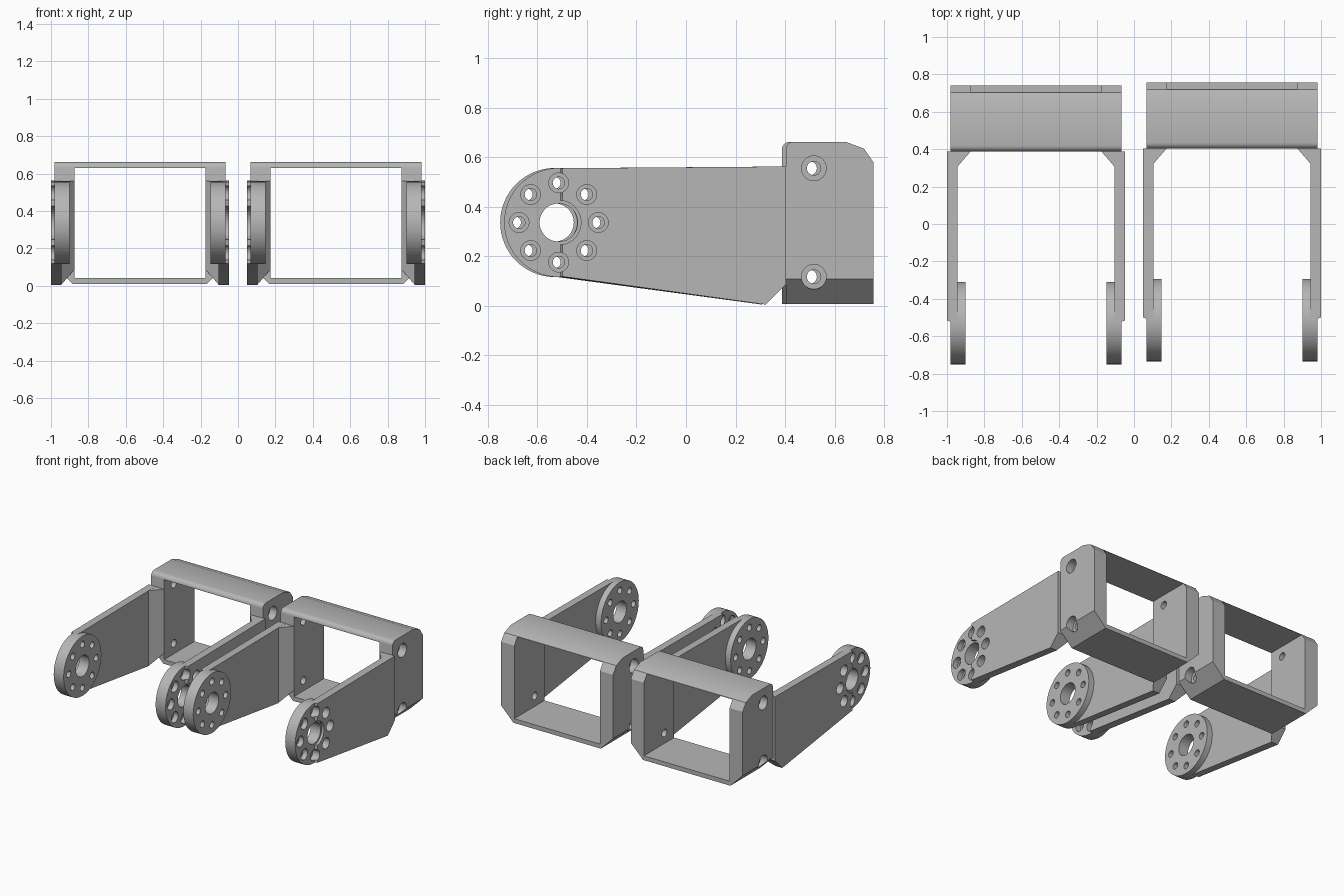
import bpy, bmesh
from math import sin, cos, pi, radians
from mathutils import Vector

cube = bpy.data.objects.get("Cube")
if cube:
    bpy.data.objects.remove(cube, do_unlink=True)

GREY = (0.47, 0.47, 0.47, 1)
metal = bpy.data.materials.new("grey_metal")
metal.use_nodes = True
metal.diffuse_color = GREY
metal.node_tree.nodes["Principled BSDF"].inputs["Base Color"].default_value = GREY


def to_object(bm, name):
    bmesh.ops.recalc_face_normals(bm, faces=bm.faces)
    mesh = bpy.data.meshes.new(name)
    bm.to_mesh(mesh)
    bm.free()
    mesh.materials.append(metal)
    obj = bpy.data.objects.new(name, mesh)
    bpy.context.collection.objects.link(obj)
    return obj


def prism(name, profile, x0, x1):
    """Side profile in (y, z) swept along x."""
    bm = bmesh.new()
    face = bm.faces.new([bm.verts.new((x0, y, z)) for y, z in profile])
    new = bmesh.ops.extrude_face_region(bm, geom=[face])["geom"]
    bmesh.ops.translate(bm, vec=(x1 - x0, 0, 0),
                        verts=[v for v in new if isinstance(v, bmesh.types.BMVert)])
    return to_object(bm, name)


def hull(name, points):
    bm = bmesh.new()
    for p in points:
        bm.verts.new(p)
    bmesh.ops.convex_hull(bm, input=bm.verts)
    bmesh.ops.dissolve_limit(bm, angle_limit=0.001, verts=bm.verts, edges=bm.edges)
    return to_object(bm, name)


def rod(name, y, z, r, x0, x1, n=32):
    ring = [(y + r * cos(2 * pi * i / n), z + r * sin(2 * pi * i / n)) for i in range(n)]
    return prism(name, ring, x0, x1)


def combine(obj, tools, operation):
    """Apply a boolean with each tool, then discard the tools."""
    for tool in tools:
        mod = obj.modifiers.new("combine", 'BOOLEAN')
        mod.operation, mod.solver, mod.object = operation, 'EXACT', tool
    bpy.context.view_layer.update()
    graph = bpy.context.evaluated_depsgraph_get()
    mesh = bpy.data.meshes.new_from_object(obj.evaluated_get(graph))
    obj.modifiers.clear()
    obj.data = mesh
    for tool in tools:
        bpy.data.objects.remove(tool, do_unlink=True)


def finish(obj, offset):
    obj.location = offset
    bpy.ops.object.select_all(action='DESELECT')
    obj.select_set(True)
    bpy.context.view_layer.objects.active = obj
    bpy.ops.object.shade_smooth_by_angle(angle=radians(30))


HALF, INNER = 0.457, 0.35        # frame half width, opening half width
FRONT, BACK = 0.387, 0.74
HUB_Y, HUB_Z, HUB_R = -0.53, 0.336, 0.22
ARM_IN, ARM_OUT, ARM_TOP = 0.42, 0.476, 0.562


def build_frame(name):
    # Side profile with a rounded front top edge and a bevelled back
    r = 0.032
    corner = [(FRONT + r - r * sin(a * pi / 12), 0.662 - r + r * cos(a * pi / 12))
              for a in range(7)]
    profile = corner + [(FRONT, 0.008), (BACK, 0.008), (BACK, 0.58),
                        (0.703, 0.634), (0.628, 0.662)]
    frame = prism(name, profile, -HALF, HALF)
    # Rectangular opening
    cutters = [prism("opening", [(0.2, 0.04), (0.9, 0.04), (0.9, 0.63), (0.2, 0.63)],
                     -INNER, INNER)]
    for s in (-1, 1):
        # Sloped lower corners
        cutters.append(hull("corner", [(s * x, y, z) for y in (0.3, 0.8) for x, z in
                            ((0.35, 0.001), (0.47, 0.121), (0.47, 0.001))]))
        # Screw holes with counterbores
        for z in (0.117, 0.555):
            cutters.append(rod("hole", 0.5, z, 0.028, s * 0.3, s * 0.5))
            cutters.append(rod("bore", 0.5, z, 0.05, s * 0.40, s * 0.5))
    combine(frame, cutters, 'DIFFERENCE')
    return frame


def build_arm(name, s):
    # Tapered plate, with a short bevel where it meets the hub
    end = HUB_Y - 0.005
    arm = prism(name, [(end, 0.555), (FRONT, ARM_TOP), (FRONT, 0.087),
                       (0.305, 0.005), (end, 0.118)], s * ARM_IN, s * ARM_OUT)
    for v in arm.data.vertices:
        if abs(v.co.x) > 0.45 and v.co.y < -0.5:
            v.co.y += 0.02
    # Gusset joining the plate to the frame
    plan = ((ARM_IN + 0.01, 0.306), (ARM_IN, 0.306), (INNER, FRONT), (ARM_IN + 0.01, FRONT))
    gusset = hull("gusset", [(s * x, y, z) for x, y in plan
                             for z in (ARM_TOP - 0.001, y - 0.3)])
    hub = rod("hub", HUB_Y, HUB_Z, HUB_R, s * 0.376, s * 0.457, 64)
    combine(arm, [gusset, hub], 'UNION')
    # Centre bore and ring of counterbored holes
    cutters = [rod("bore", HUB_Y, HUB_Z, 0.077, s * 0.3, s * 0.6, 48),
               rod("relief", HUB_Y, HUB_Z, 0.09, s * 0.457, s * 0.6, 48)]
    for i in range(8):
        y = HUB_Y + 0.16 * cos(i * pi / 4)
        z = HUB_Z + 0.16 * sin(i * pi / 4)
        cutters.append(rod("hole", y, z, 0.024, s * 0.3, s * 0.6, 24))
        cutters.append(rod("counterbore", y, z, 0.04, s * 0.42, s * 0.6, 24))
    combine(arm, cutters, 'DIFFERENCE')
    return arm


# Two identical brackets side by side, slightly staggered
for label, x, y in (("right", -0.524, 0), ("left", 0.524, 0.016)):
    offset = Vector((x, y, 0))
    finish(build_frame(label + "_bracket_frame"), offset)
    finish(build_arm(label + "_bracket_right_arm", -1), offset)
    finish(build_arm(label + "_bracket_left_arm", 1), offset)
